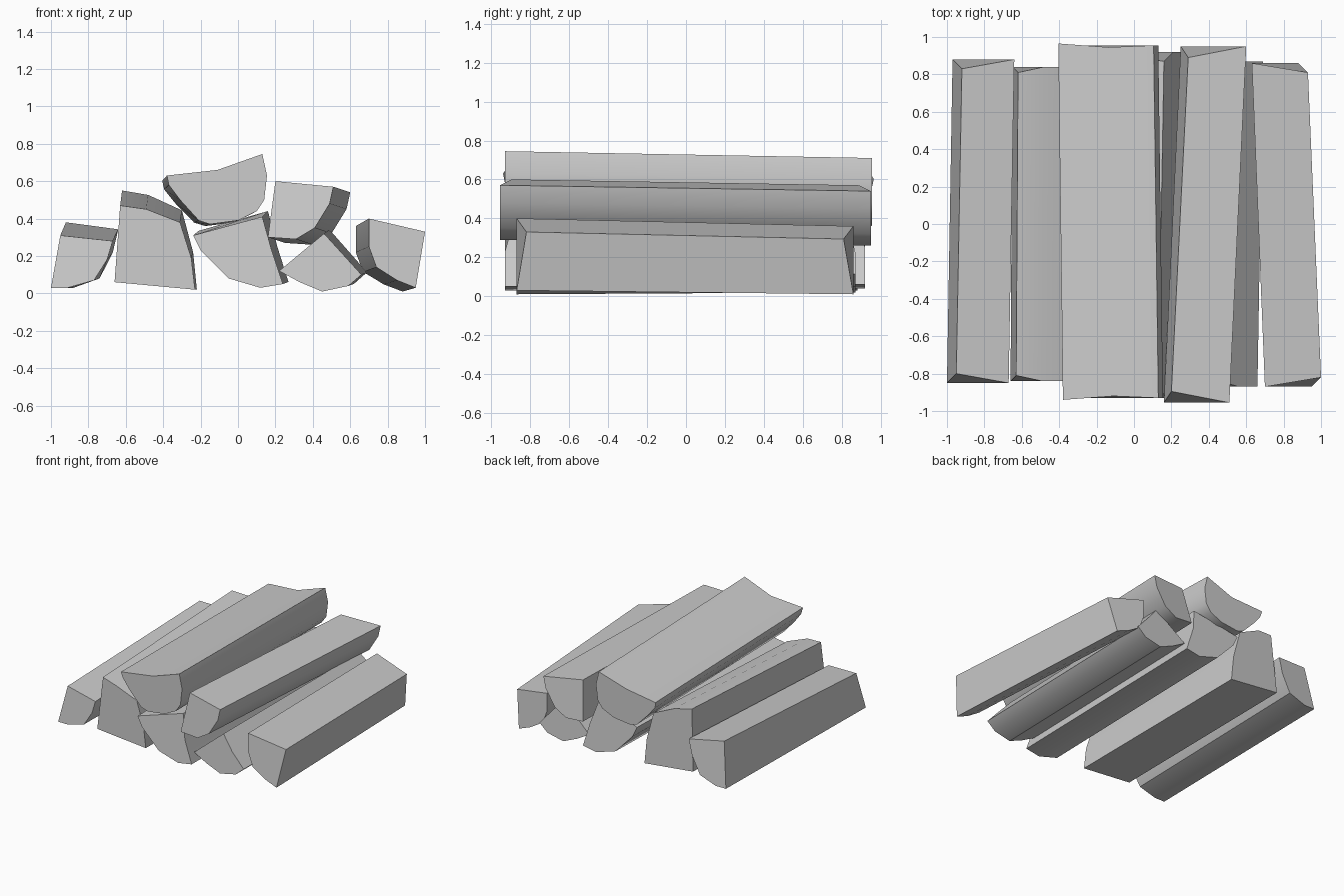
import bpy
import bmesh
import math

cube = bpy.data.objects.get("Cube")
if cube:
    bpy.data.objects.remove(cube, do_unlink=True)

# One plain grey for all the split logs
wood = bpy.data.materials.new("wood_grey")
wood.use_nodes = True
grey = (0.6, 0.6, 0.6, 1)
wood.diffuse_color = grey
wood.node_tree.nodes["Principled BSDF"].inputs["Base Color"].default_value = grey


def split_log(name, profile, front, back, drift, lift_top, lift_bottom, tuck):
    """Loft an (x, z) profile along y.

    drift: sideways move of the back end, lift_*: its rise at top and bottom,
    tuck: how far single profile corners are drawn in at both ends.
    """
    low = min(z for x, z in profile)
    high = max(z for x, z in profile)
    bm = bmesh.new()
    front_ring, back_ring = [], []
    for i, (x, z) in enumerate(profile):
        inset = tuck.get(i, 0)
        height = (z - low) / (high - low)
        rise = lift_bottom + (lift_top - lift_bottom) * height
        front_ring.append(bm.verts.new((x, front + inset, z)))
        back_ring.append(bm.verts.new((x + drift, back - inset, z + rise)))
    bm.faces.new(front_ring)
    bm.faces.new(back_ring)
    count = len(profile)
    for i in range(count):
        j = (i + 1) % count
        bm.faces.new((front_ring[i], front_ring[j], back_ring[j], back_ring[i]))
    bmesh.ops.recalc_face_normals(bm, faces=bm.faces)
    mesh = bpy.data.meshes.new(name)
    bm.to_mesh(mesh)
    bm.free()
    mesh.materials.append(wood)
    obj = bpy.data.objects.new(name, mesh)
    bpy.context.collection.objects.link(obj)
    bpy.ops.object.select_all(action='DESELECT')
    obj.select_set(True)
    bpy.context.view_layer.objects.active = obj
    bpy.ops.object.shade_smooth_by_angle(angle=math.radians(35))
    return obj


# Bottom row, from -x to +x; profiles start at the top left corner
split_log("outer_right_log",
          [(-.95, .31), (-.67, .28), (-.7, .18), (-.77, .07), (-.91, .03), (-1, .03)],
          front=-.85, back=.88, drift=.03, lift_top=.07, lift_bottom=0, tuck={0: .05})
split_log("tall_right_log",
          [(-.63, .47), (-.49, .45), (-.31, .38), (-.25, .19), (-.23, .02), (-.66, .06)],
          front=-.84, back=.84, drift=.01, lift_top=.08, lift_bottom=0, tuck={0: .03})
split_log("middle_log",
          [(-.24, .31), (.13, .41), (.18, .23), (.24, .05), (.12, .03), (-.05, .08),
           (-.2, .23)],
          front=-.93, back=.92, drift=.03, lift_top=.03, lift_bottom=.01, tuck={1: .05})
split_log("low_left_log",
          [(.46, .32), (.56, .21), (.66, .1), (.59, .04), (.45, .01), (.33, .06),
           (.22, .12)],
          front=-.87, back=.87, drift=.03, lift_top=.02, lift_bottom=.01, tuck={0: .03})
split_log("outer_left_log",
          [(.7, .4), (1, .33), (.95, .03), (.85, .07), (.74, .14), (.7, .25)],
          front=-.87, back=.86, drift=-.07, lift_top=-.04, lift_bottom=-.02, tuck={1: .05})

# Upper layer resting in the gaps
split_log("top_log",
          [(-.38, .63), (-.11, .66), (.13, .745), (.155, .63), (.14, .5), (.1, .44),
           (0, .39), (-.15, .37), (-.21, .39), (-.31, .5), (-.37, .58)],
          front=-.93, back=.955, drift=-.025, lift_top=-.035, lift_bottom=-.01,
          tuck={0: -.01, 1: .01})
split_log("upper_left_log",
          [(.2, .6), (.51, .57), (.49, .48), (.41, .35), (.31, .29), (.16, .3)],
          front=-.955, back=.95, drift=.09, lift_top=-.03, lift_bottom=-.03, tuck={0: .06})
